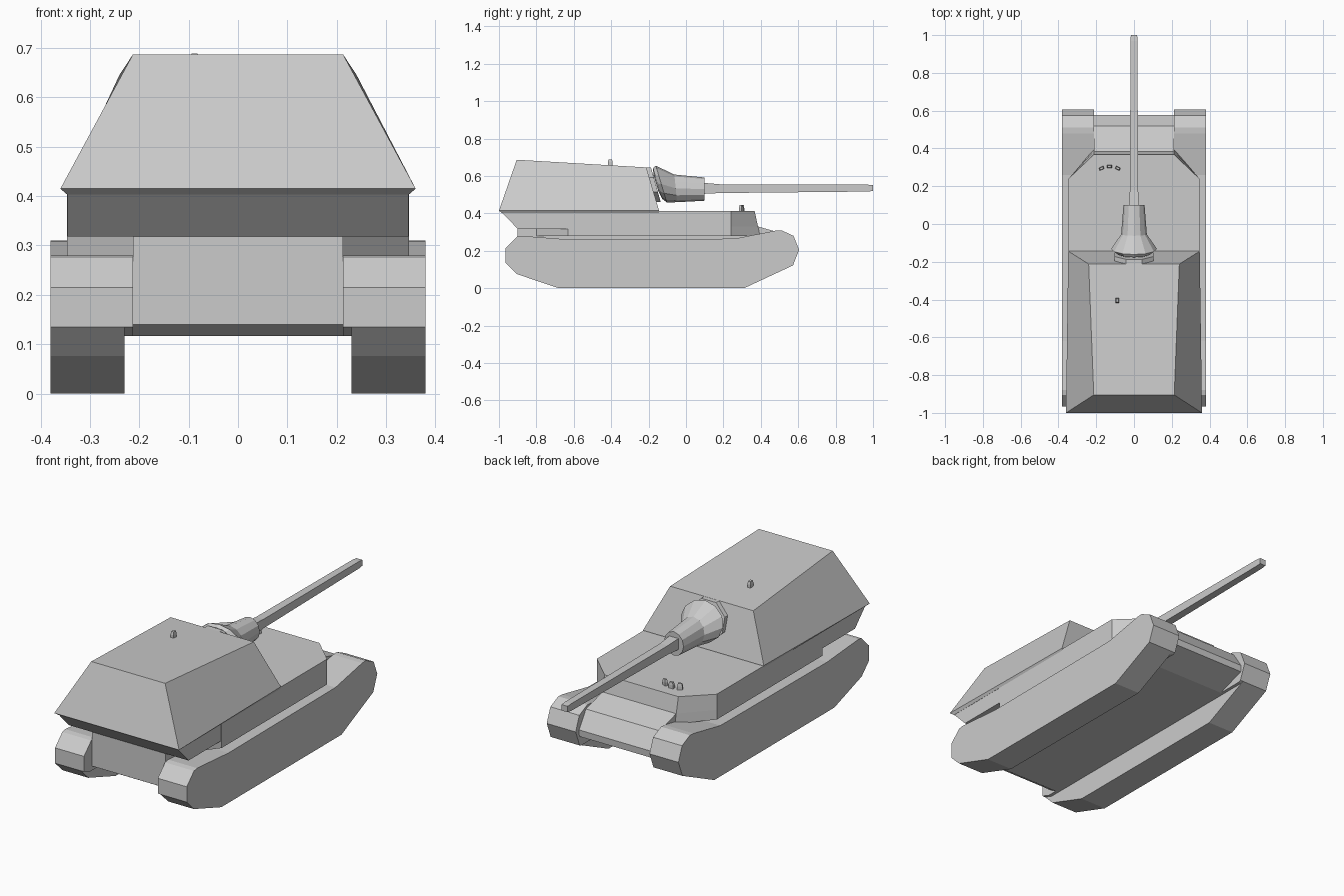
import bpy, bmesh, math

if "Cube" in bpy.data.objects:
    bpy.data.objects.remove(bpy.data.objects["Cube"])


def loft(name, rings):
    """Skin a list of equal-length point rings and cap both ends."""
    bm = bmesh.new()
    vs = [[bm.verts.new(p) for p in r] for r in rings]
    n = len(vs[0])
    for a, b in zip(vs, vs[1:]):
        for i in range(n):
            j = (i + 1) % n
            bm.faces.new((a[i], a[j], b[j], b[i]))
    bm.faces.new(vs[0])
    bm.faces.new(vs[-1])
    bmesh.ops.recalc_face_normals(bm, faces=bm.faces)
    me = bpy.data.meshes.new(name)
    bm.to_mesh(me)
    bm.free()
    ob = bpy.data.objects.new(name, me)
    bpy.context.collection.objects.link(ob)
    return ob


def side_prism(name, profile, x0, x1):
    """Extrude a (y, z) side profile along x."""
    return loft(name, [[(x, y, z) for y, z in profile] for x in (x0, x1)])


def sym(pts, z):
    """Right-half plan points mirrored into a closed outline at height z."""
    return [(x, y, z) for x, y in pts] + [(-x, y, z) for x, y in reversed(pts)]


def block(name, x, y, z, w, d, h, rot=0):
    ring = lambda s, zz: [(a * w / 2 * s, b * d / 2 * s, zz)
                          for a, b in ((-1, -1), (1, -1), (1, 1), (-1, 1))]
    ob = loft(name, [ring(1, 0), ring(1, h * .6), ring(.7, h)])
    ob.location = (x, y, z)
    ob.rotation_euler.z = rot
    return ob


# Tracks, with a slightly wider upper run
upper = [(-.915, .117), (-.965, .135), (-.965, .215), (-.905, .275), (-.88, .28),
         (-.62, .26), (.26, .265), (.48, .308), (.51, .31), (.575, .28),
         (.605, .205), (.572, .122), (.56, .117)]
lower = [(.31, 0), (-.68, 0), (-.905, .076), (-.965, .135)]
for s, side in ((1, "right"), (-1, "left")):
    side_prism(side + "_track", upper[2:12] + lower, s * .23, s * .38)
    side_prism(side + "_track_upper_edge", upper, s * .213, s * .23)

# Hull between the tracks
side_prism("lower_hull", [(-.9, .14), (-.86, .117), (.42, .117), (.575, .17),
                          (.577, .205), (.52, .292), (.385, .33), (.3, .33),
                          (-.9, .318)], -.213, .213)

# Superstructure with chamfered front corners and an overhanging tail
plan = [(.213, -.8), (.346, -.63), (.346, .24)]
loft("superstructure", [sym(plan + [(.213, .395)], .28),
                        sym(plan + [(.213, .385)], .33),
                        sym(plan + [(.213, .367)], .412)])
side_prism("rear_overhang", [(-.985, .405), (-.9, .318), (-.63, .318),
                             (-.63, .411), (-.985, .411)], -.345, .345)

# Casemate with sloping armour
top = [(.213, -.905, .687), (.24, -.212, .646), (-.24, -.212, .646), (-.213, -.905, .687)]
loft("casemate", [sym([(.346, -.985), (.346, -.145)], .403),
                  sym([(.36, -1.0), (.348, -.144)], .415), top])

# Octagonal mount plate lying on the front slope
plate = []
for dy in (-.03, .022):
    ring = []
    for i in range(8):
        a = math.radians(22.5 + 45 * i)
        h = .1 * math.sin(a)
        ring.append((.112 * math.cos(a), -.183 + dy - h * .28, .553 + h))
    plate.append(ring)
loft("gun_mount_plate", plate)

# Flared mantlet: y, z, half width, half height, tilt
mantlet = [(-.16, .56, .055, .045, .3), (-.152, .56, .095, .082, .3),
           (-.132, .557, .122, .098, .3), (-.055, .534, .068, .074, .1),
           (.1, .53, .056, .062, 0)]
rings = []
for cy, cz, rx, rz, t in mantlet:
    ring = []
    for i in range(12):
        a = math.tau * i / 12
        ring.append((rx * math.cos(a), cy - t * rz * math.sin(a), cz + rz * math.sin(a)))
    rings.append(ring)
loft("mantlet", rings)

# Square barrel: y, half width, bottom, top
barrel = [(.05, .026, .503, .565), (.1, .026, .505, .563), (.18, .022, .509, .556),
          (.97, .018, .517, .554), (1.0, .017, .52, .551)]
loft("gun_barrel", [[(-w, y, b), (w, y, b), (w, y, t), (-w, y, t)]
                    for y, w, b, t in barrel])

# Periscopes
for x, y, r in ((-.172, .295, 25), (-.13, .304, 0), (-.086, .295, -25)):
    block("hull_periscope", x, y, .408, .026, .015, .036, math.radians(r))
block("roof_periscope", -.088, -.405, .652, .018, .026, .037)
